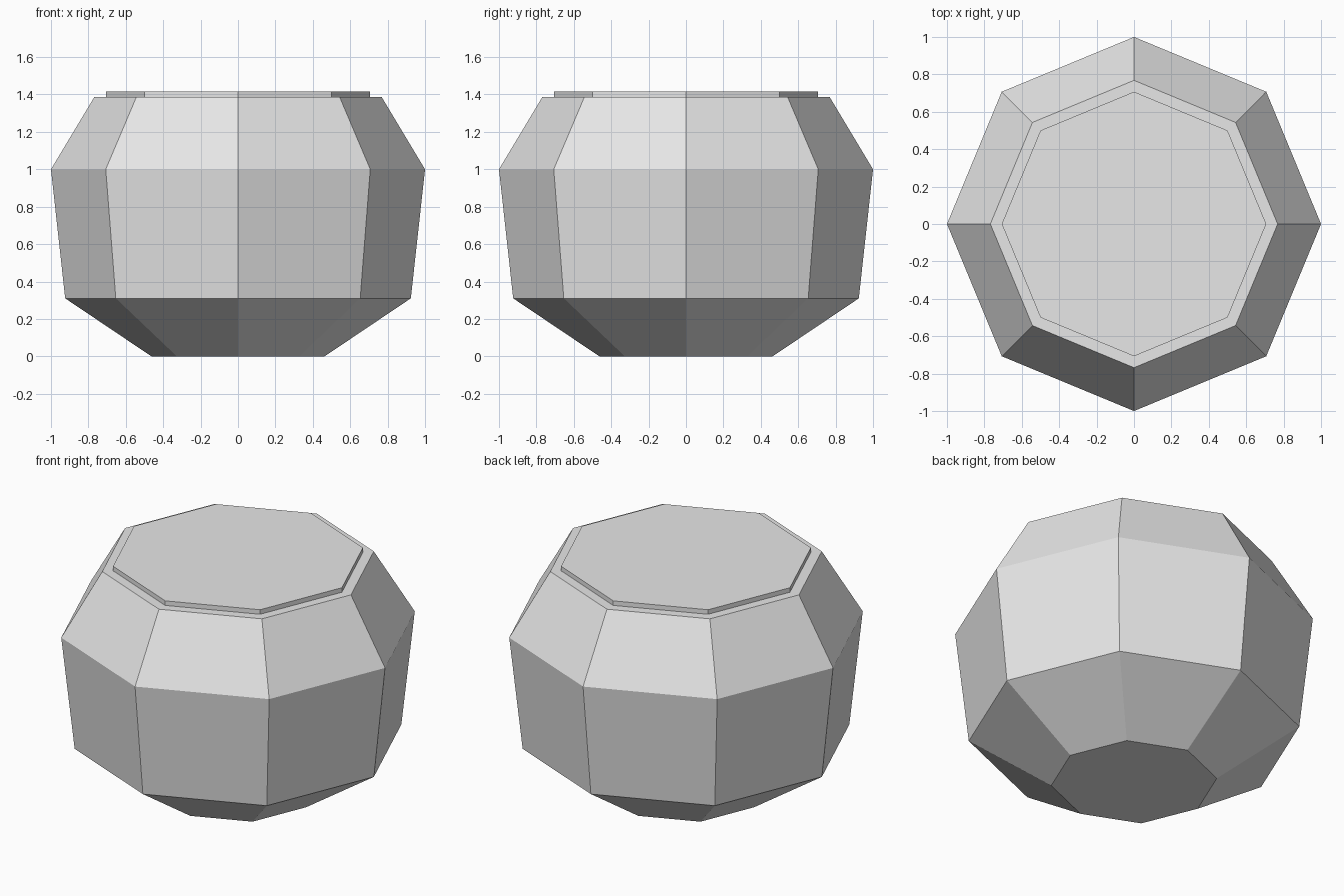
import bpy
import bmesh
from math import cos, sin, tau

SIDES = 8

cube = bpy.data.objects.get("Cube")
if cube:
    bpy.data.objects.remove(cube, do_unlink=True)

grey = bpy.data.materials.new("light grey")
grey.use_nodes = True
grey.diffuse_color = (0.8, 0.8, 0.8, 1)
grey.node_tree.nodes["Principled BSDF"].inputs["Base Color"].default_value = (0.8, 0.8, 0.8, 1)


def octagonal_part(name, profile, cap_bottom=False, cap_top=False):
    """Stack octagonal rings of (radius, height) and join them with flat faces."""
    bm = bmesh.new()
    rings = [[bm.verts.new((r * cos(tau * i / SIDES), r * sin(tau * i / SIDES), z))
              for i in range(SIDES)] for r, z in profile]
    for low, high in zip(rings, rings[1:]):
        for i in range(SIDES):
            j = (i + 1) % SIDES
            bm.faces.new((low[i], low[j], high[j], high[i]))
    if cap_bottom:
        bm.faces.new(rings[0][::-1])
    if cap_top:
        bm.faces.new(rings[-1])
    mesh = bpy.data.meshes.new(name)
    bm.to_mesh(mesh)
    bm.free()
    mesh.materials.append(grey)
    obj = bpy.data.objects.new(name, mesh)
    bpy.context.collection.objects.link(obj)
    return obj


# Pot body: sloped base, flared wall, shoulder and flat rim
octagonal_part("pot_body",
               [(0.463, 0), (0.924, 0.31), (1, 1), (0.768, 1.387), (0.707, 1.387)],
               cap_bottom=True)

# Thin raised lid inside the rim
octagonal_part("lid", [(0.707, 1.387), (0.707, 1.415)], cap_top=True)
